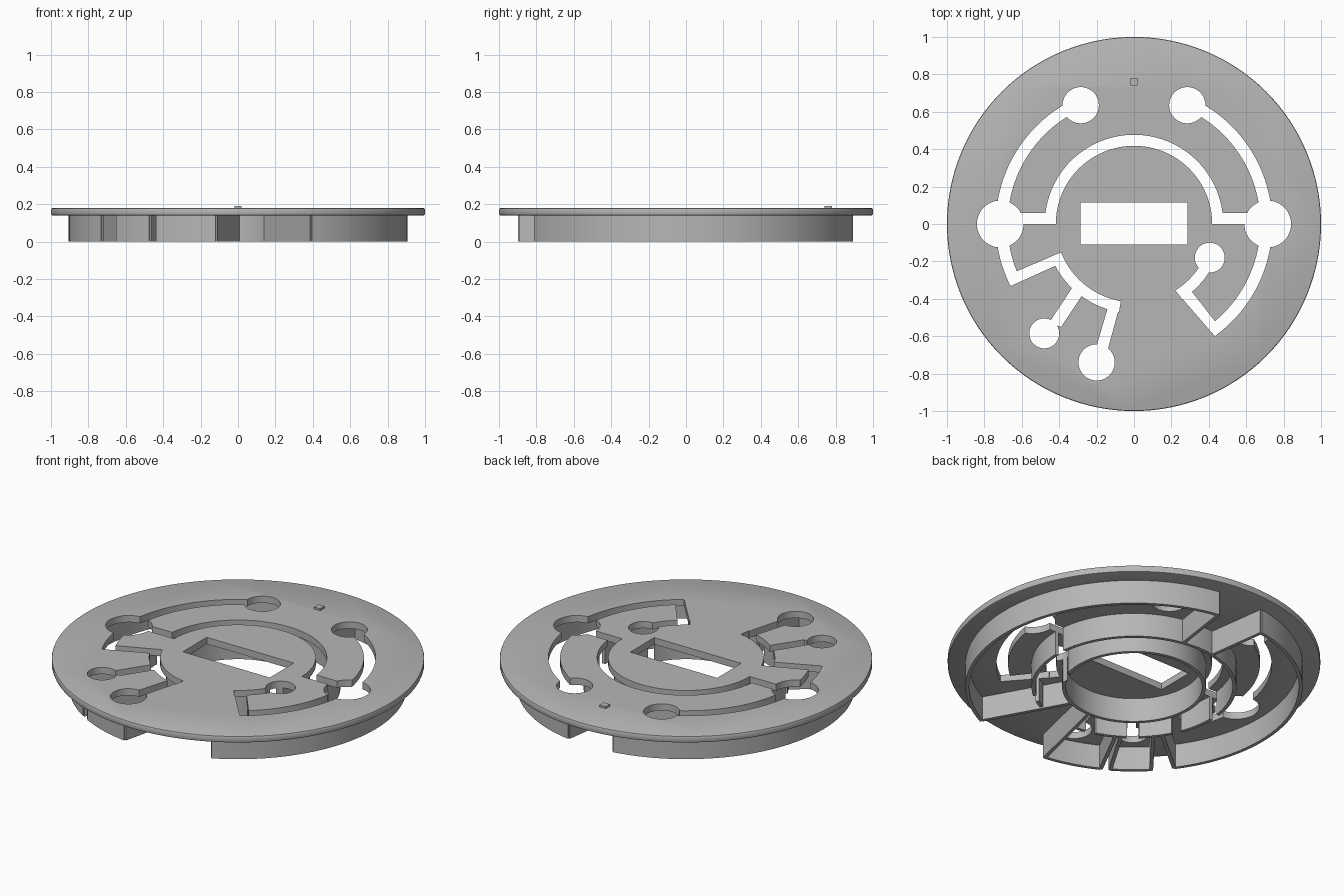
import bpy
import bmesh
from math import radians, cos, sin
from mathutils import Vector

cube = bpy.data.objects.get("Cube")
if cube:
    bpy.data.objects.remove(cube, do_unlink=True)

grey = bpy.data.materials.new("plain_grey")
grey.use_nodes = True
colour = (0.47, 0.47, 0.47, 1)
grey.diffuse_color = colour
grey.node_tree.nodes["Principled BSDF"].inputs["Base Color"].default_value = colour

PLATE_LOW, PLATE_TOP = 0.14, 0.18
WALL = 0.01  # half thickness of the ribs


def prism(name, outline, low, high):
    """Extrude a flat outline between two heights."""
    bm = bmesh.new()
    face = bm.faces.new([bm.verts.new((x, y, low)) for x, y in outline])
    new = bmesh.ops.extrude_face_region(bm, geom=[face])["geom"]
    bmesh.ops.translate(bm, vec=(0, 0, high - low),
                        verts=[g for g in new if isinstance(g, bmesh.types.BMVert)])
    bmesh.ops.recalc_face_normals(bm, faces=bm.faces)
    mesh = bpy.data.meshes.new(name)
    bm.to_mesh(mesh)
    bm.free()
    mesh.materials.append(grey)
    obj = bpy.data.objects.new(name, mesh)
    bpy.context.collection.objects.link(obj)
    return obj


def polar(r, a):
    return r * cos(radians(a)), r * sin(radians(a))


def circle(x, y, r, n=48):
    return [(x + r * cos(radians(360 * i / n)), y + r * sin(radians(360 * i / n)))
            for i in range(n)]


def arc(r0, r1, a0, a1):
    n = max(2, round(abs(a1 - a0) / 3))
    angles = [a0 + (a1 - a0) * i / n for i in range(n + 1)]
    return [polar(r1, a) for a in angles] + [polar(r0, a) for a in reversed(angles)]


def bar(p, q):
    p, q = Vector(p), Vector(q)
    side = (q - p).normalized().orthogonal() * WALL
    return [p + side, q + side, q - side, p - side]


# Openings through the plate
IN0, IN1, OUT0, OUT1 = 0.418, 0.477, 0.676, 0.739
openings = [
    # window
    [(-0.285, -0.11), (0.285, -0.11), (0.285, 0.115), (-0.285, 0.115)],
    # curved slots
    arc(OUT0, OUT1, -54.2, 64),
    arc(OUT0, OUT1, 116, 206.6),
    arc(IN0, IN1, 0, 180),
    arc(IN0, IN1, -57.5, -24),
    arc(IN0, IN1, 201.3, 260.3),
    # straight slots
    [(0.22, -0.355), (0.43, -0.597), (0.433, -0.52), (0.308, -0.36)],
    [(-0.658, -0.331), (-0.417, -0.222), (-0.39, -0.152), (-0.63, -0.254)],
    [(-0.07, -0.412), (-0.135, -0.43), (-0.205, -0.67), (-0.145, -0.69)],
    [(-0.33, -0.34), (-0.27, -0.37), (-0.39, -0.55), (-0.455, -0.53)],
    # round holes
    circle(0.405, -0.18, 0.08),
    circle(-0.48, -0.585, 0.08),
    circle(-0.2, -0.74, 0.097),
]
for s in (-1, 1):
    openings.append([(s * 0.44, 0), (s * 0.63, 0), (s * 0.63, 0.06), (s * 0.44, 0.06)])
    openings.append(circle(s * 0.285, 0.635, 0.097))
    openings.append(circle(s * 0.715, 0, 0.125))
cutters = [prism("slot_cutter", o, -0.1, 0.3) for o in openings]


def finish(obj, cut=False, bevel=0):
    bpy.ops.object.select_all(action="DESELECT")
    bpy.context.view_layer.objects.active = obj
    obj.select_set(True)
    if bevel:
        mod = obj.modifiers.new("rim", "BEVEL")
        mod.width, mod.segments = bevel, 2
        bpy.ops.object.modifier_apply(modifier=mod.name)
    for cutter in cutters if cut else []:
        mod = obj.modifiers.new("cut", "BOOLEAN")
        mod.operation, mod.solver, mod.object = "DIFFERENCE", "EXACT", cutter
        bpy.ops.object.modifier_apply(modifier=mod.name)
    bpy.ops.object.shade_smooth_by_angle(angle=radians(25))


# Round top plate with its small marker
finish(prism("top_plate", circle(0, 0, 1, 128), PLATE_LOW, PLATE_TOP), cut=True, bevel=0.008)
finish(prism("marker_nub", [(-0.02, 0.74), (0.02, 0.74), (0.02, 0.78), (-0.02, 0.78)],
             PLATE_TOP - 0.005, 0.192))

# Outer skirt in four lengths
RIB_TOP = PLATE_LOW + 0.004
for a0, a1 in ((-64, 80.5), (99.5, 216), (224, 238.3), (241.6, 262.4)):
    finish(prism("outer_skirt", arc(0.885, 0.905, a0, a1), 0, RIB_TOP))

# Middle rib, interrupted by the slots, and the inner drum in two halves
finish(prism("middle_rib", arc(0.53, 0.55, -63, 266), 0, RIB_TOP), cut=True)
for a0 in (0, 180):
    finish(prism("inner_drum", arc(0.366, 0.386, a0, a0 + 180), 0, RIB_TOP), cut=True)

# Straight ribs joining skirt and inner rings
ribs = [
    ((0.15, 0.885), (0.10, 0.53)),
    ((-0.15, 0.885), (-0.10, 0.53)),
    ((0.395, -0.80), (0.145, -0.35)),
    ((-0.12, -0.89), (0, -0.38)),
    ((-0.43, -0.79), (-0.265, -0.47)),
    ((-0.475, -0.765), (-0.29, -0.455)),
    ((-0.645, -0.625), (-0.42, -0.34)),
    ((-0.725, -0.53), (-0.45, -0.30)),
]
for p, q in ribs:
    finish(prism("straight_rib", bar(p, q), 0, RIB_TOP))

for cutter in cutters:
    bpy.data.objects.remove(cutter, do_unlink=True)
